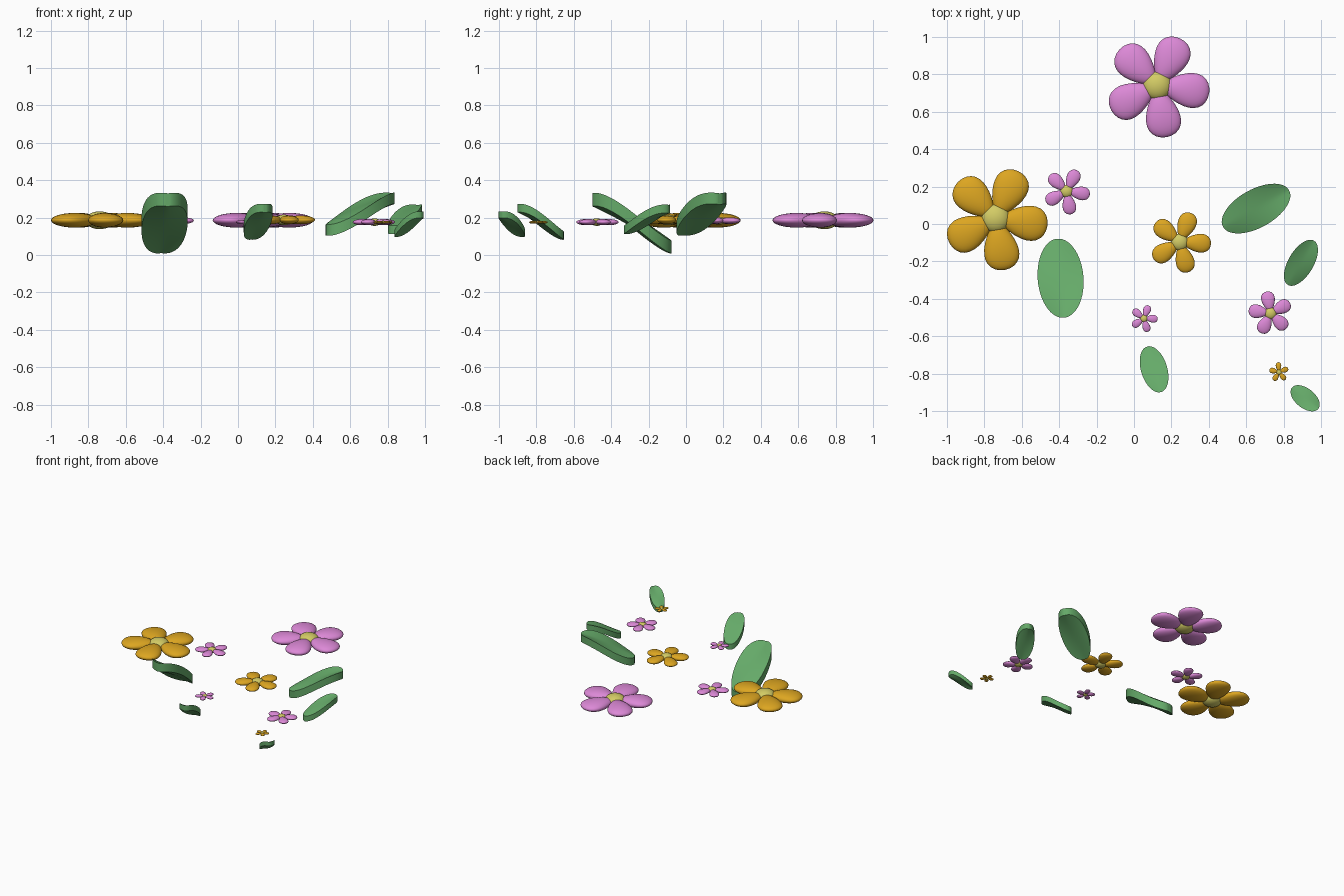
import bpy, bmesh
from math import cos, sin, pi, radians, sqrt
from mathutils import Vector, Matrix

if "Cube" in bpy.data.objects:
    bpy.data.objects.remove(bpy.data.objects["Cube"])


def material(name, color):
    m = bpy.data.materials.new(name)
    m.diffuse_color = color
    m.use_nodes = True
    m.node_tree.nodes["Principled BSDF"].inputs["Base Color"].default_value = m.diffuse_color
    return m


PINK = material("pink", (0.72, 0.25, 0.68, 1))
ORANGE = material("orange", (0.72, 0.38, 0.015, 1))
YELLOW = material("yellow", (0.65, 0.60, 0.13, 1))
GREEN = material("green", (0.13, 0.40, 0.14, 1))


def finish(bm, name, mat):
    bmesh.ops.recalc_face_normals(bm, faces=bm.faces[:])
    me = bpy.data.meshes.new(name)
    bm.to_mesh(me)
    bm.free()
    me.materials.append(mat)
    ob = bpy.data.objects.new(name, me)
    bpy.context.collection.objects.link(ob)
    bpy.ops.object.select_all(action='DESELECT')
    ob.select_set(True)
    bpy.context.view_layer.objects.active = ob
    bpy.ops.object.shade_smooth_by_angle(angle=radians(40))


# Flower: five egg-shaped petals around a flattened centre
def flower(name, x, y, z, r, half_width, turn, mat):
    bm = bmesh.new()
    for k in range(5):
        verts = bmesh.ops.create_uvsphere(bm, u_segments=28, v_segments=16, radius=1)["verts"]
        rot = Matrix.Rotation(radians(turn + 72 * k), 3, 'Z')
        for v in verts:
            a, b, c = v.co
            egg = (0.8 + 0.3 * a) / 0.85
            p = Vector((r * (0.54 + 0.46 * a), r * half_width * b * egg, 0.14 * r * c))
            v.co = rot @ p + Vector((x, y, z))
    finish(bm, name + "_petals", mat)
    bm = bmesh.new()
    bmesh.ops.create_uvsphere(bm, u_segments=28, v_segments=16, radius=1)
    for v in bm.verts:
        a, b, c = v.co
        v.co = (x + 0.275 * r * a, y + 0.275 * r * b, z + 0.17 * r * c)
    finish(bm, name + "_centre", YELLOW)


# Leaf: oval blade rising from base to tip, grooved toward the tip, with thickness
def leaf(name, base, tip, width, thick):
    base, tip = Vector(base), Vector(tip)
    axis = tip - base
    side = Vector((-axis.y, axis.x, 0)).normalized()
    bm = bmesh.new()
    n, m = 24, 12
    rows = []
    for i in range(n + 1):
        ang = 0.12 + (pi - 0.24) * i / n
        s = -cos(ang) / cos(0.12)
        w = 0.5 * width * sin(ang)
        row = []
        for j in range(m + 1):
            q = 2 * j / m - 1
            p = base + axis * (0.5 + 0.5 * s) + side * (w * q)
            across = w * q / (0.5 * width)
            p.z += 0.16 * width * (s + 0.1) * (abs(across) ** 1.5)
            p.z += 0.06 * width * (1 - s * s) - thick / 2
            row.append(bm.verts.new(p))
        rows.append(row)
    for r0, r1 in zip(rows, rows[1:]):
        for j in range(m):
            bm.faces.new((r0[j], r0[j + 1], r1[j + 1], r1[j]))
    ret = bmesh.ops.extrude_face_region(bm, geom=bm.faces[:], use_keep_orig=True)
    top = [g for g in ret["geom"] if isinstance(g, bmesh.types.BMVert)]
    bmesh.ops.translate(bm, verts=top, vec=(0, 0, thick))
    finish(bm, name, GREEN)


flower("large_orange_flower", -0.74, 0.03, 0.186, 0.28, 0.335, -80, ORANGE)
flower("large_pink_flower", 0.125, 0.74, 0.186, 0.28, 0.335, -80, PINK)
flower("medium_orange_flower", 0.245, -0.097, 0.188, 0.167, 0.30, -75, ORANGE)
flower("left_pink_flower", -0.36, 0.175, 0.184, 0.125, 0.29, -80, PINK)
flower("right_pink_flower", 0.73, -0.477, 0.176, 0.118, 0.31, -44, PINK)
flower("tiny_pink_flower", 0.053, -0.505, 0.176, 0.074, 0.28, -2, PINK)
flower("tiny_orange_flower", 0.775, -0.792, 0.175, 0.053, 0.28, -50, ORANGE)

leaf("left_leaf", (-0.41, -0.08, 0.045), (-0.375, -0.50, 0.295), 0.245, 0.07)
leaf("right_large_leaf", (0.477, -0.015, 0.135), (0.828, 0.18, 0.30), 0.205, 0.06)
leaf("right_small_leaf", (0.823, -0.325, 0.135), (0.962, -0.09, 0.245), 0.135, 0.045)
leaf("front_leaf", (0.07, -0.656, 0.105), (0.145, -0.898, 0.25), 0.14, 0.045)
leaf("corner_leaf", (0.845, -0.875, 0.115), (0.985, -0.988, 0.215), 0.105, 0.035)
